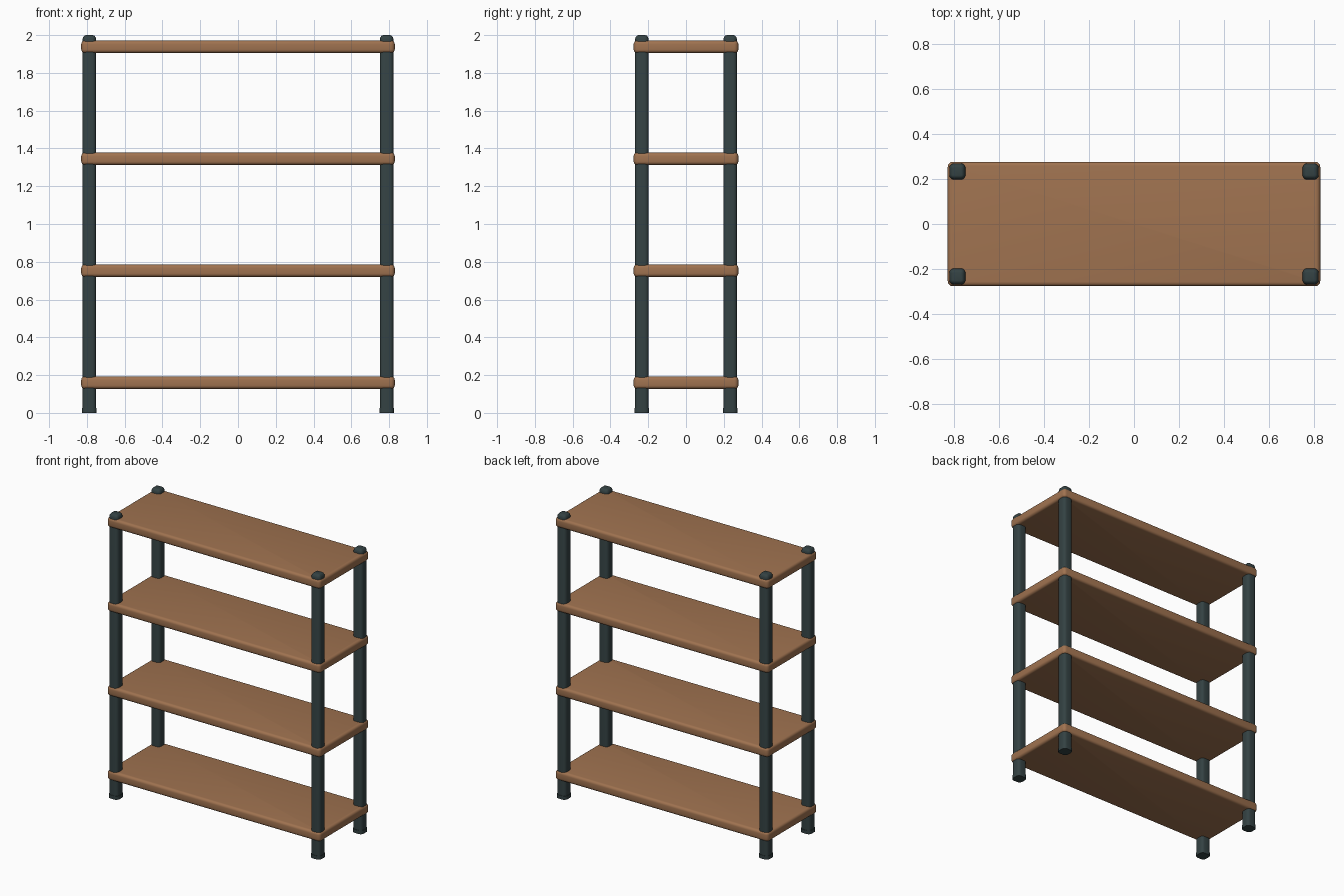
import bpy, bmesh, math

if "Cube" in bpy.data.objects:
    bpy.data.objects.remove(bpy.data.objects["Cube"])


def material(name, color):
    m = bpy.data.materials.new(name)
    m.diffuse_color = (*color, 1)
    m.use_nodes = True
    m.node_tree.nodes["Principled BSDF"].inputs["Base Color"].default_value = m.diffuse_color
    return m


wood = material("warm wood", (0.35, 0.17, 0.08))
metal = material("dark slate", (0.034, 0.054, 0.056))


def rounded_ring(hx, hy, r, steps=4):
    """Rounded rectangle outline with half sizes hx, hy and corner radius r."""
    pts = []
    for k, (sx, sy) in enumerate([(1, 1), (-1, 1), (-1, -1), (1, -1)]):
        for i in range(steps + 1):
            a = math.pi / 2 * (k + i / steps)
            pts.append((sx * (hx - r) + r * math.cos(a),
                        sy * (hy - r) + r * math.sin(a)))
    return pts


def loft(name, hx, hy, r, profile, mat, loc):
    """Stack rounded outlines; profile holds (outward offset, height) pairs."""
    bm = bmesh.new()
    rings = []
    for off, z in profile:
        outline = rounded_ring(hx + off, hy + off, max(r + off, 0.003))
        rings.append([bm.verts.new((x, y, z)) for x, y in outline])
    n = len(rings[0])
    for a, b in zip(rings, rings[1:]):
        for i in range(n):
            j = (i + 1) % n
            bm.faces.new((a[i], a[j], b[j], b[i]))
    bm.faces.new(rings[0][::-1])
    bm.faces.new(rings[-1])
    me = bpy.data.meshes.new(name)
    bm.to_mesh(me)
    bm.free()
    me.materials.append(mat)
    ob = bpy.data.objects.new(name, me)
    ob.location = loc
    bpy.context.collection.objects.link(ob)
    bpy.ops.object.select_all(action='DESELECT')
    ob.select_set(True)
    bpy.context.view_layer.objects.active = ob
    bpy.ops.object.shade_smooth_by_angle(angle=math.radians(35))


# Shelves: boards with rounded edges
R, H = 0.018, 0.0325
arc = [math.radians(a) for a in (0, 22.5, 45, 67.5, 90)]
edge = [(R * (math.cos(a) - 1), H - R + R * math.sin(a)) for a in arc]
board = [(o, -z) for o, z in reversed(edge)] + edge
for i in range(4):
    loft(f"shelf_{i + 1}", 0.83, 0.277, 0.022, board, wood,
         (0, 0, 0.16 + 0.5927 * i))

# Posts: slightly wider foot, straight shaft, rounded cap
post = [(0.003, 0), (0.003, 0.025), (0, 0.025), (0, 1.978),
        (-0.002, 1.986), (-0.006, 1.993), (-0.011, 1.998), (-0.018, 2.0)]
for sx, side in ((-1, "left"), (1, "right")):
    for sy, end in ((-1, "front"), (1, "back")):
        loft(f"post_{end}_{side}", 0.036, 0.036, 0.021, post, metal,
             (sx * 0.787, sy * 0.234, 0))
